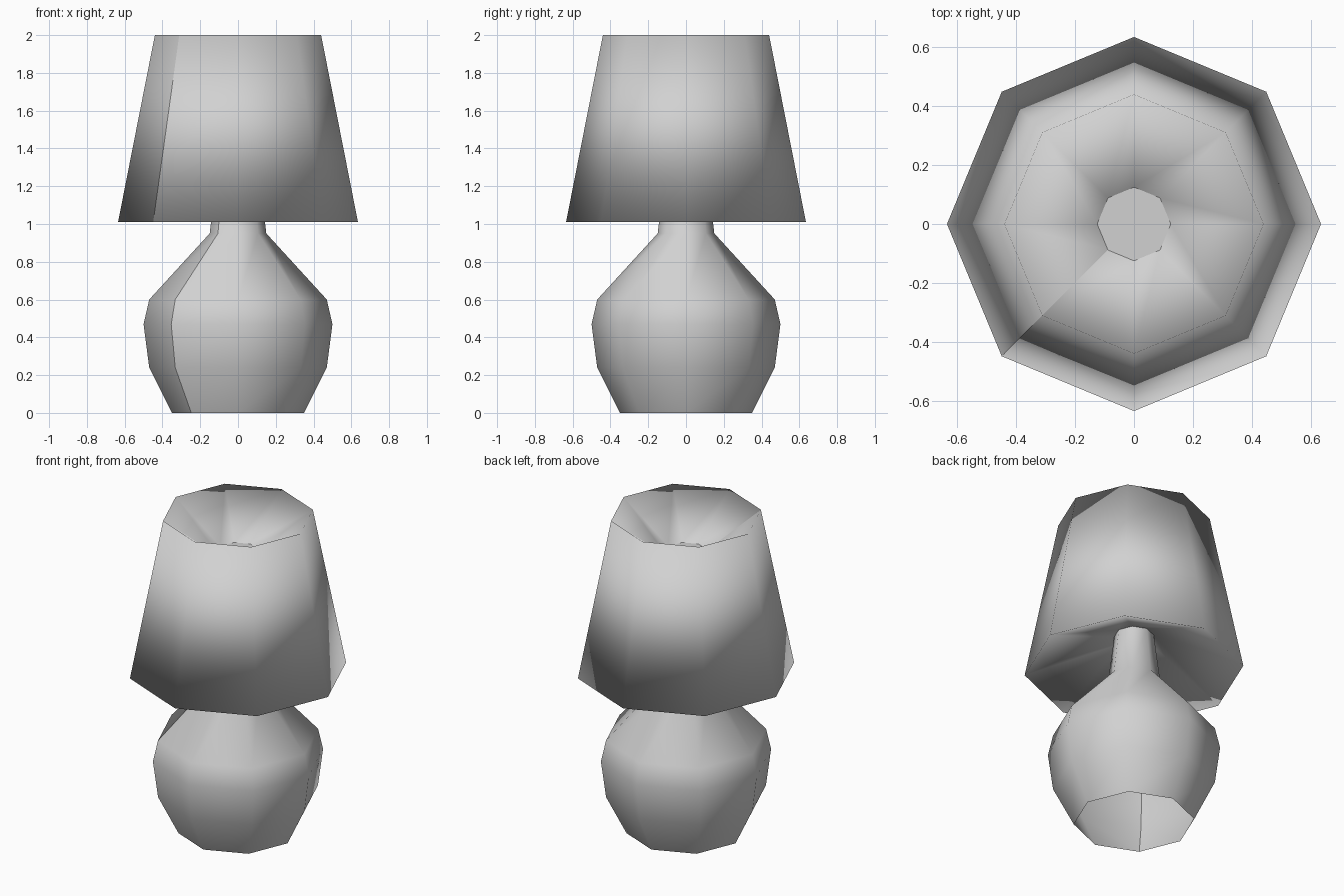
import bpy
import bmesh
from math import sin, cos, pi

cube = bpy.data.objects.get("Cube")
if cube:
    bpy.data.objects.remove(cube, do_unlink=True)

SIDES = 8
SEAM = -0.75 * pi  # angle of the open seam, where the shading breaks


def make_material(name, colour):
    mat = bpy.data.materials.new(name)
    mat.use_nodes = True
    mat.diffuse_color = colour
    mat.node_tree.nodes["Principled BSDF"].inputs["Base Color"].default_value = colour
    return mat


grey = make_material("light grey", (0.64, 0.64, 0.64, 1))


def add_object(name, bm, smooth):
    for face in bm.faces:
        face.smooth = smooth
    mesh = bpy.data.meshes.new(name)
    bm.to_mesh(mesh)
    bm.free()
    mesh.materials.append(grey)
    obj = bpy.data.objects.new(name, mesh)
    bpy.context.collection.objects.link(obj)
    return obj


def ring(bm, radius, z, count):
    angles = [SEAM + 2 * pi * i / SIDES for i in range(count)]
    return [bm.verts.new((radius * cos(a), radius * sin(a), z)) for a in angles]


def lathe(name, profile):
    """Turn a (radius, height) profile into a smooth octagonal shell."""
    bm = bmesh.new()
    rings = [ring(bm, r, z, SIDES + 1) for r, z in profile]
    for low, high in zip(rings, rings[1:]):
        for i in range(SIDES):
            bm.faces.new((low[i], low[i + 1], high[i + 1], high[i]))
    return add_object(name, bm, True)


NECK_TOP = (0.115, 1.24)
CUP_FLOOR = (0.125, 1.77)

# Bulging body and tapered neck, open underneath
lathe("lamp_base", [(0.35, 0), (0.47, 0.24), (0.5, 0.47), (0.47, 0.6),
                    (0.15, 0.95), NECK_TOP])

# Shade: hollow underside, sloping wall and sunken top
lathe("lamp_shade", [NECK_TOP, (0.635, 1.01), (0.44, 2), CUP_FLOOR])

# Flat floor of the sunken top
bm = bmesh.new()
bm.faces.new(ring(bm, *CUP_FLOOR, SIDES))
add_object("shade_cap", bm, False)
